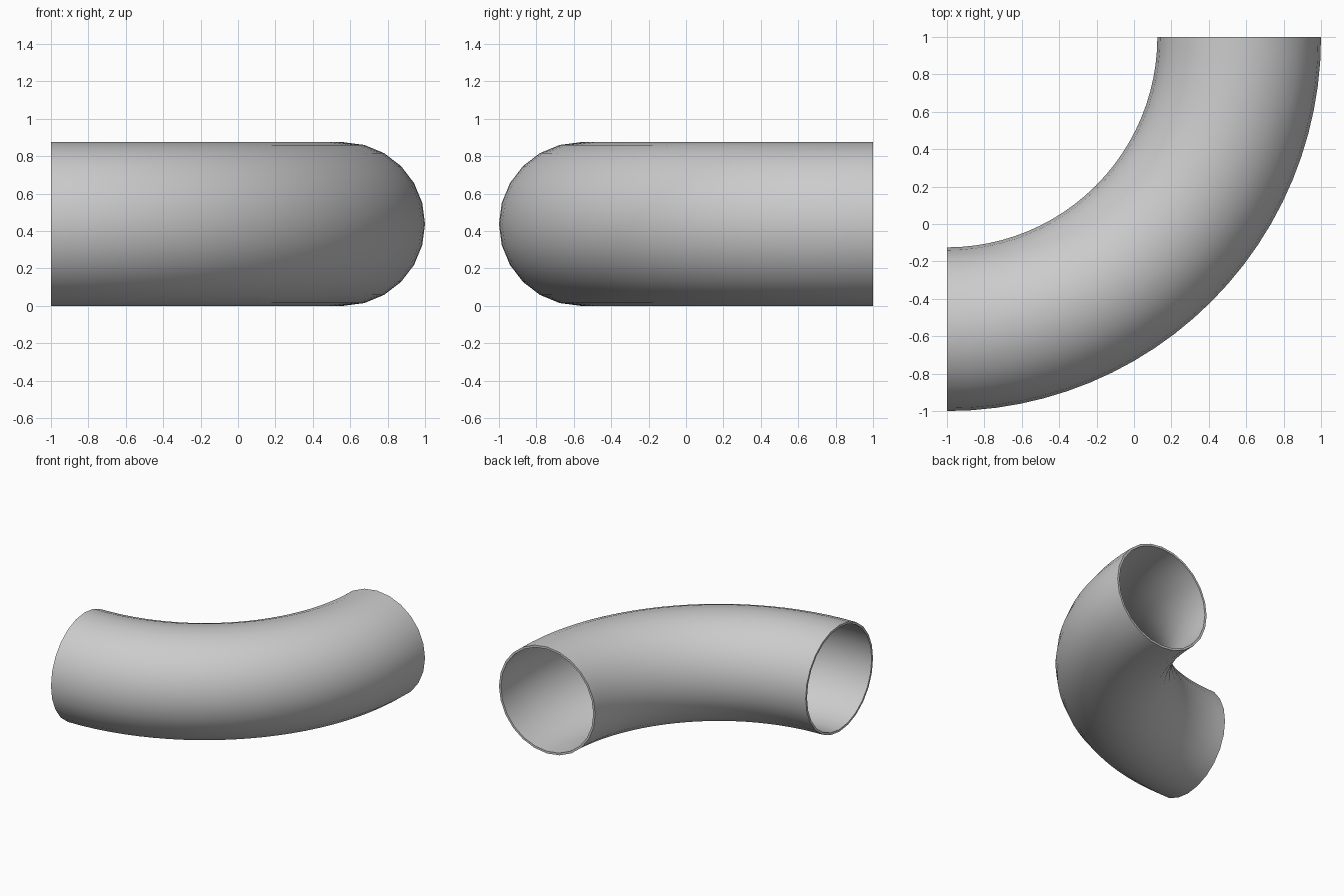
import bpy, bmesh, math
from mathutils import Vector

if "Cube" in bpy.data.objects:
    bpy.data.objects.remove(bpy.data.objects["Cube"])

SIDES, STEPS = 24, 24
OUTER, WALL = 0.4375, 0.0175
CENTRE = Vector((-1, 1, 0))      # pivot of the quarter bend
BEND = 2 - OUTER                 # pivot to pipe axis


def material(name, rgb):
    mat = bpy.data.materials.new(name)
    mat.use_nodes = True
    mat.diffuse_color = (*rgb, 1)
    mat.node_tree.nodes["Principled BSDF"].inputs["Base Color"].default_value = (*rgb, 1)
    return mat


def ring(bm, radius):
    # circular section standing on the left-hand opening
    verts = []
    for i in range(SIDES):
        a = math.tau * i / SIDES
        verts.append(bm.verts.new((-1, 1 - BEND - radius * math.cos(a),
                                   OUTER + radius * math.sin(a))))
    return verts


# Annular section swept through a quarter turn, open at both ends
bm = bmesh.new()
outer, inner = ring(bm, OUTER), ring(bm, OUTER - WALL)
section = []
for i in range(SIDES):
    j = (i + 1) % SIDES
    section.append(bm.faces.new((outer[i], outer[j], inner[j], inner[i])))
bmesh.ops.spin(bm, geom=section + bm.verts[:] + bm.edges[:], cent=CENTRE,
               axis=(0, 0, 1), angle=math.pi / 2, steps=STEPS, use_duplicate=False)

# Drop faces across the wall inside the pipe, keeping the two end rims
mid = OUTER - WALL / 2
inside = []
for f in bm.faces:
    c = f.calc_center_median()
    r = math.hypot(math.hypot(c.x + 1, c.y - 1) - BEND, c.z - OUTER)
    if abs(r - mid * math.cos(math.pi / SIDES)) < WALL / 4:
        if c.x > -0.999 and c.y < 0.999:
            inside.append(f)
bmesh.ops.delete(bm, geom=inside, context='FACES')
bmesh.ops.remove_doubles(bm, verts=bm.verts[:], dist=0.0001)

# Close any end left without a rim
open_edges = [e for e in bm.edges if e.is_boundary]
if open_edges:
    bmesh.ops.bridge_loops(bm, edges=open_edges)
bmesh.ops.recalc_face_normals(bm, faces=bm.faces[:])

mesh = bpy.data.meshes.new("elbow_pipe")
bm.to_mesh(mesh)
bm.free()
mesh.materials.append(material("light grey", (0.6, 0.6, 0.6)))
pipe = bpy.data.objects.new("elbow_pipe", mesh)
bpy.context.collection.objects.link(pipe)

# Smooth walls with crisp rims
bpy.context.view_layer.objects.active = pipe
pipe.select_set(True)
bpy.ops.object.shade_smooth_by_angle(angle=math.radians(40))
